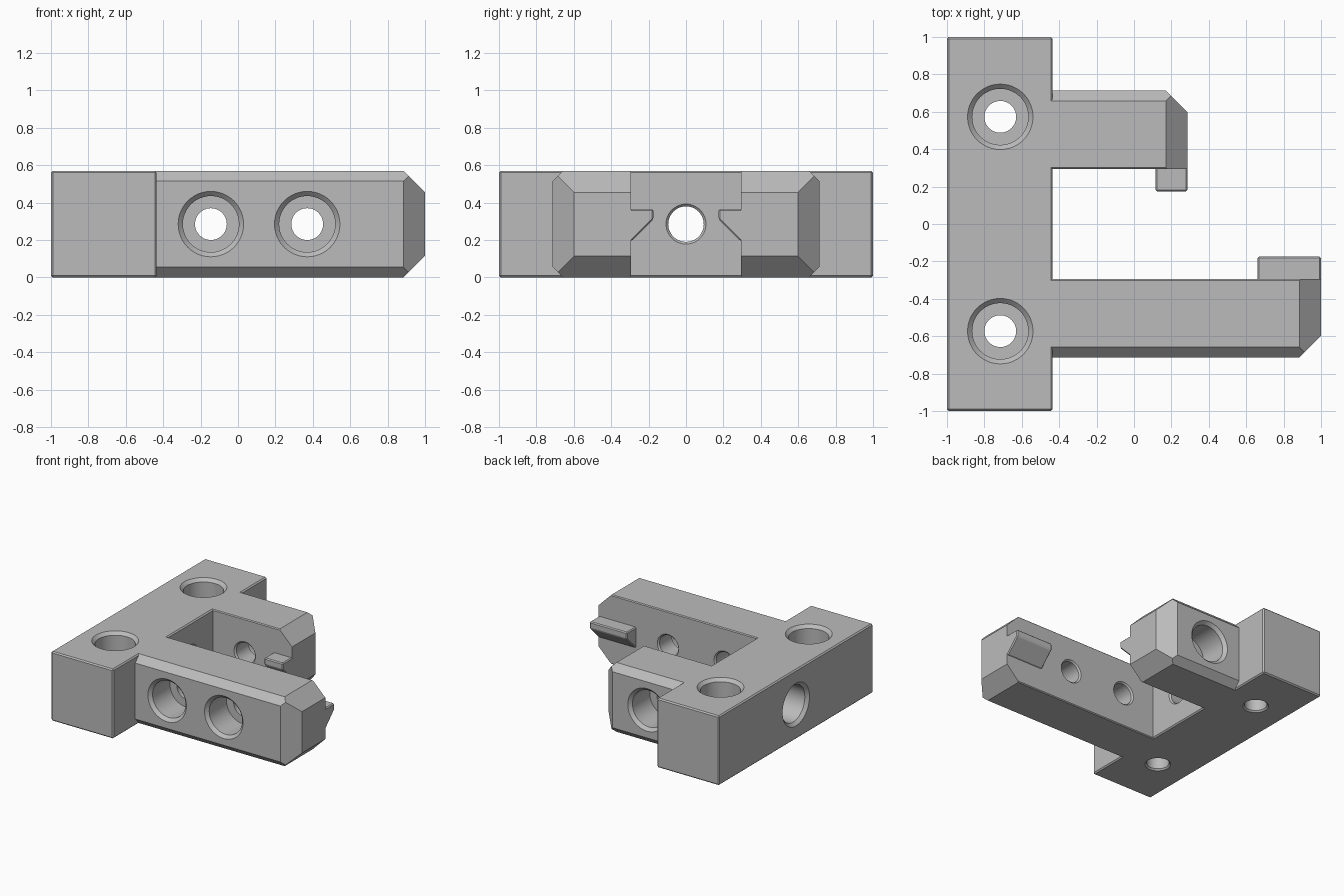
import bpy, bmesh, math
from mathutils import Vector

if "Cube" in bpy.data.objects:
    bpy.data.objects.remove(bpy.data.objects["Cube"], do_unlink=True)

H = 0.57            # overall height
BASE_X = -0.435     # inner face of the base bar

metal = bpy.data.materials.new("plain grey")
metal.use_nodes = True
GREY = (0.5, 0.5, 0.5, 1)
metal.diffuse_color = GREY
metal.node_tree.nodes["Principled BSDF"].inputs["Base Color"].default_value = GREY


def finish(bm, name):
    bmesh.ops.recalc_face_normals(bm, faces=bm.faces)
    mesh = bpy.data.meshes.new(name)
    bm.to_mesh(mesh)
    bm.free()
    obj = bpy.data.objects.new(name, mesh)
    bpy.context.collection.objects.link(obj)
    mesh.materials.append(metal)
    return obj


def box(lo, hi):
    bm = bmesh.new()
    bmesh.ops.create_cube(bm, size=1)
    for v in bm.verts:
        v.co = [a + (c + 0.5) * (b - a) for a, b, c in zip(lo, hi, v.co)]
    return bm


def bevel(bm, width):
    bmesh.ops.bevel(bm, geom=bm.edges[:], offset=width, segments=1, affect='EDGES')


def slice_off(bm, point, normal):
    cut = bmesh.ops.bisect_plane(bm, geom=bm.verts[:] + bm.edges[:] + bm.faces[:],
                                 plane_co=point, plane_no=normal, clear_outer=True)
    edges = [e for e in cut["geom_cut"] if isinstance(e, bmesh.types.BMEdge)]
    bmesh.ops.contextual_create(bm, geom=edges)


def screw_hole(obj, entry, direction, length, bore_depth, r=0.085, r_exit=0.097):
    """Counterbored through hole with chamfered mouths."""
    profile = [(0.19, -0.015), (0.15, 0.025), (0.15, bore_depth), (r, bore_depth),
               (r, length - 0.012), (r_exit + 0.012, length + 0.012)]
    bm = bmesh.new()
    n = 48
    rings = [[bm.verts.new((rad * math.cos(math.tau * i / n),
                            rad * math.sin(math.tau * i / n), d)) for i in range(n)]
             for rad, d in profile]
    for a, b in zip(rings, rings[1:]):
        for i in range(n):
            j = (i + 1) % n
            bm.faces.new((a[i], a[j], b[j], b[i]))
    bm.faces.new(rings[0])
    bm.faces.new(rings[-1])
    turn = Vector((0, 0, 1)).rotation_difference(Vector(direction)).to_matrix()
    for v in bm.verts:
        v.co = turn @ v.co + Vector(entry)
    cutter = finish(bm, "hole_cutter")
    cutter.hide_render = True
    mod = obj.modifiers.new("hole", 'BOOLEAN')
    mod.operation, mod.solver, mod.object = 'DIFFERENCE', 'EXACT', cutter
    bpy.context.view_layer.objects.active = obj
    bpy.ops.object.modifier_apply(modifier=mod.name)
    bpy.data.objects.remove(cutter, do_unlink=True)


def smooth(obj):
    bpy.ops.object.select_all(action='DESELECT')
    obj.select_set(True)
    bpy.context.view_layer.objects.active = obj
    bpy.ops.object.shade_smooth_by_angle(angle=math.radians(25))


# Base bar with two upright screw holes and one lengthwise hole
bm = box((-1, -1, 0), (BASE_X, 1, H))
bevel(bm, 0.01)
base = finish(bm, "base_bar")
for y in (-0.573, 0.573):
    screw_hole(base, (-0.715, y, H), (0, 0, -1), H, 0.3)
screw_hole(base, (-1, 0, H / 2), (1, 0, 0), BASE_X + 1, 0.3, 0.095, 0.107)
smooth(base)


# Jaw arm: outer long edges and the free end are chamfered; side is -1 front, 1 back
def jaw_arm(name, side, end, hole_xs):
    ys = sorted((side * 0.295, side * 0.713))
    bm = box((BASE_X - 0.01, ys[0], 0), (end, ys[1], H))
    outer, inner, c, e = side * 0.713, side * 0.295, 0.055, 0.115
    for z, up in ((0, -1), (H, 1)):
        slice_off(bm, (0, outer, z - up * c), (0, side, up))
        slice_off(bm, (0, inner, z - up * 0.007), (0, -side, up))
        slice_off(bm, (end, 0, z - up * e), (1, 0, up))
    slice_off(bm, (end, outer - side * e, 0), (1, side, 0))
    arm = finish(bm, name)
    for x in hole_xs:
        screw_hole(arm, (x, outer, H / 2), (0, -side, 0), 0.418, 0.25)
    smooth(arm)


# Hooked lip on the inner face of each arm, flat on top and sloped below
def lip(name, side, start, end):
    section = [(0.32, 0.365), (0.175, 0.365), (0.175, 0.31), (0.29, 0.195), (0.32, 0.195)]
    bm = bmesh.new()
    face = bm.faces.new([bm.verts.new((start, side * y, z)) for y, z in section])
    new = bmesh.ops.extrude_face_region(bm, geom=[face])["geom"]
    bmesh.ops.translate(bm, vec=(end - start, 0, 0),
                        verts=[v for v in new if isinstance(v, bmesh.types.BMVert)])
    bmesh.ops.recalc_face_normals(bm, faces=bm.faces)
    bevel(bm, 0.008)
    finish(bm, name)


jaw_arm("front_arm", -1, 1.0, (-0.145, 0.37))
jaw_arm("back_arm", 1, 0.285, (-0.145,))
lip("front_lip", -1, 0.66, 1.0)
lip("back_lip", 1, 0.115, 0.285)
